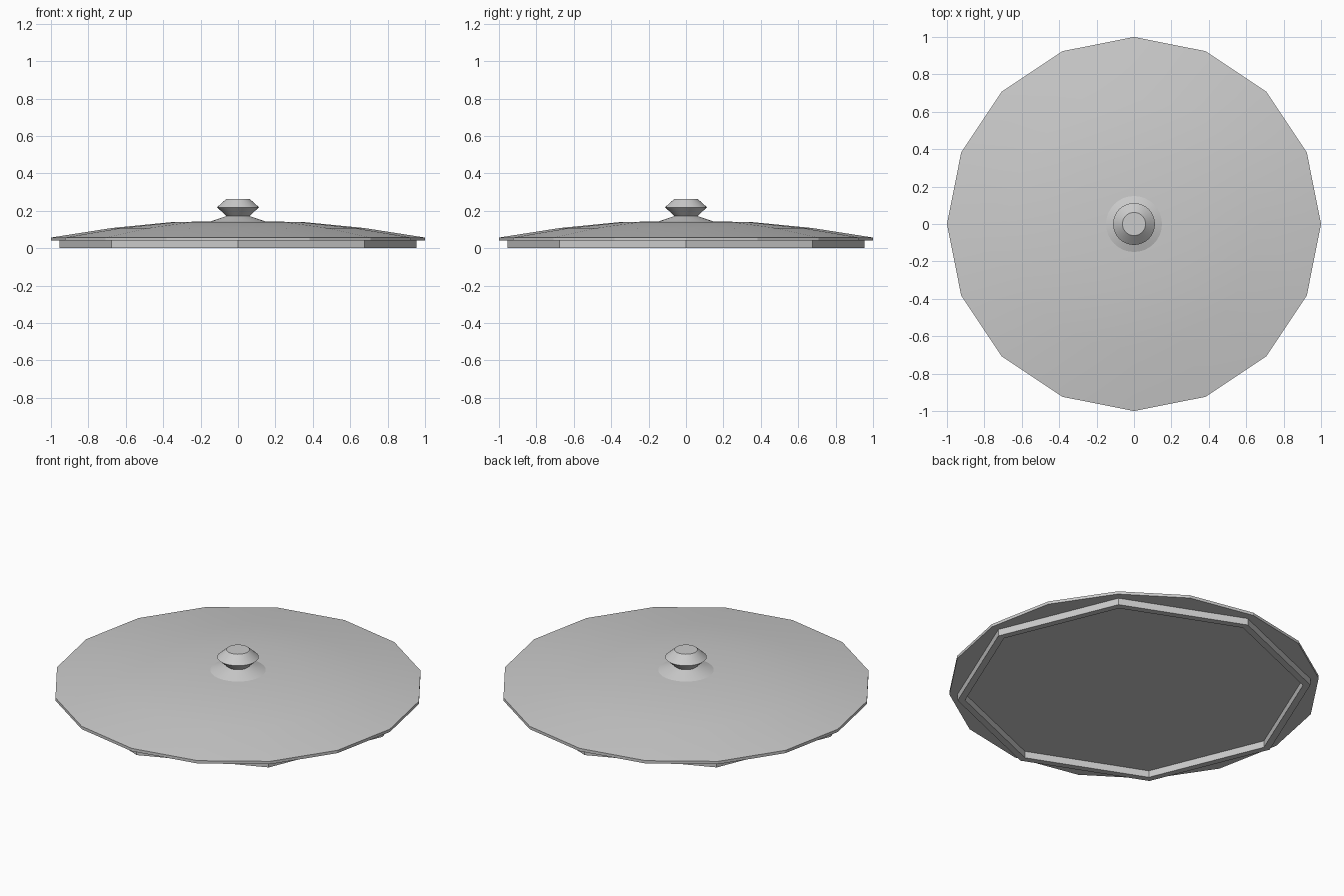
import bpy, bmesh
from math import cos, sin, tau, radians

if "Cube" in bpy.data.objects:
    bpy.data.objects.remove(bpy.data.objects["Cube"])


def lathe(name, profile, sides, closed=False):
    """Spin (radius, z) points about z; r = 0 makes a pole."""
    bm = bmesh.new()
    rings = []
    for r, z in profile:
        if r == 0:
            rings.append([bm.verts.new((0, 0, z))] * sides)
        else:
            rings.append([bm.verts.new((r * cos(tau * i / sides), r * sin(tau * i / sides), z))
                          for i in range(sides)])
    pairs = list(zip(rings, rings[1:]))
    if closed:
        pairs.append((rings[-1], rings[0]))
    for a, b in pairs:
        for i in range(sides):
            j = (i + 1) % sides
            quad = list(dict.fromkeys((a[i], a[j], b[j], b[i])))
            bm.faces.new(quad)
    bmesh.ops.recalc_face_normals(bm, faces=bm.faces)
    mesh = bpy.data.meshes.new(name)
    bm.to_mesh(mesh)
    bm.free()
    ob = bpy.data.objects.new(name, mesh)
    bpy.context.collection.objects.link(ob)
    bpy.ops.object.select_all(action='DESELECT')
    ob.select_set(True)
    bpy.context.view_layer.objects.active = ob
    bpy.ops.object.shade_smooth_by_angle(angle=radians(20))
    return ob


# Domed lid with a thin straight rim and a flat underside
lathe("lid_dome", [(0, 0.04), (1, 0.04), (1, 0.057), (0.675, 0.108),
                   (0.34, 0.141), (0, 0.143)], 16)

# Octagonal locating lip underneath
lathe("lower_lip", [(0.955, 0), (0.955, 0.04), (0.915, 0.04), (0.915, 0)], 8, closed=True)

# Knob with flared foot
lathe("knob", [(0, 0.14), (0.15, 0.142), (0.062, 0.172), (0.112, 0.219),
               (0.062, 0.264), (0, 0.264)], 32)
